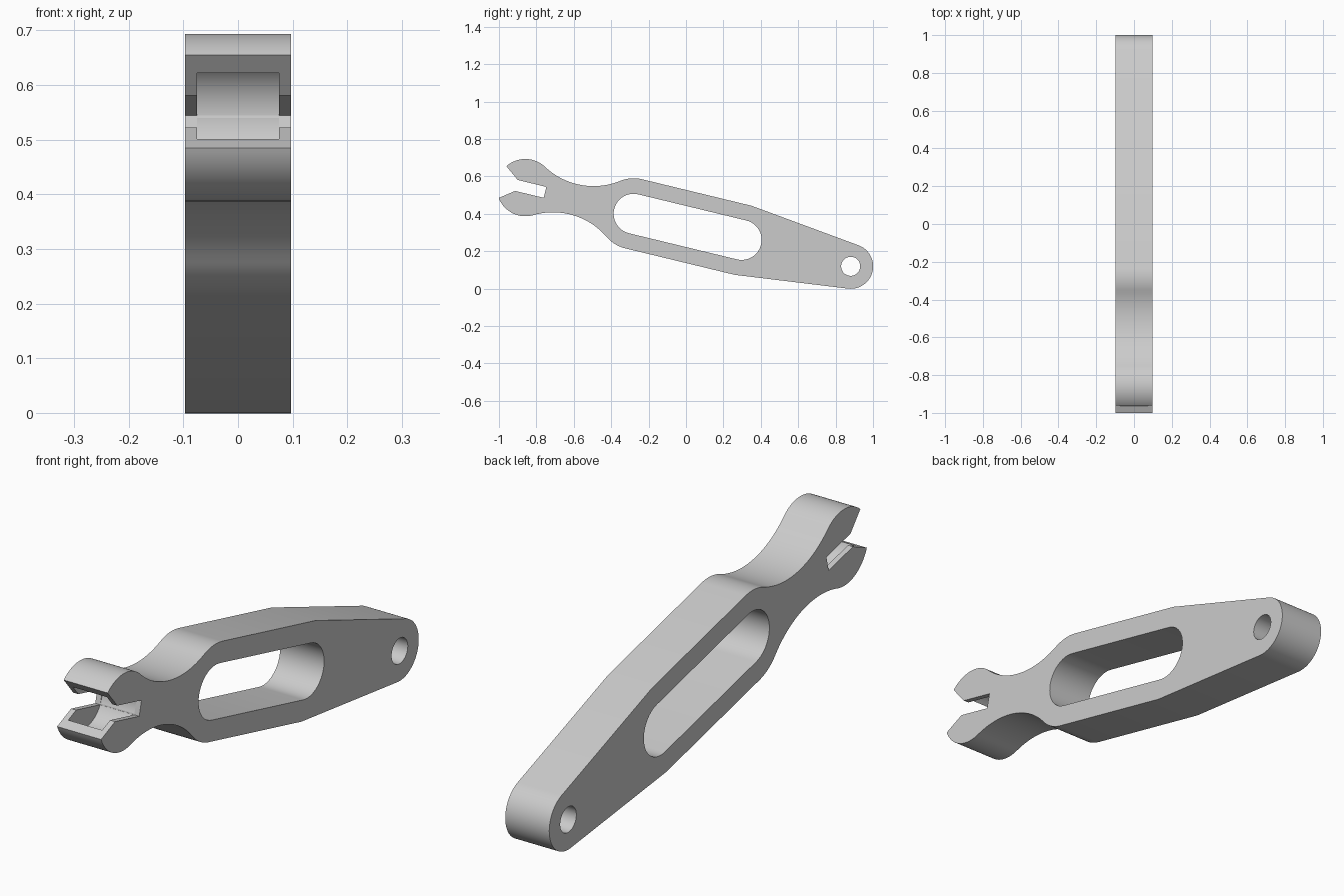
import bpy, bmesh
from math import sin, cos, atan2, acos, hypot, pi, radians
from mathutils import Vector

cube = bpy.data.objects.get("Cube")
if cube:
    bpy.data.objects.remove(cube, do_unlink=True)

# Layout along the tilted centre line (u along it, v across it)
ORIGIN, TILT = (-0.28, 0.4), radians(-13.6)
HALF_WIDTH, POCKET_HALF = 0.097, 0.075
HEAD, HEAD_R = -0.5955, 0.153
NECK, NECK_R = (-0.332, 0.462), 0.379
BODY_R, SHOULDER = 0.19, 0.603
TAIL, TAIL_R = 1.194, 0.12
SLOT_END, SLOT_R = 0.594, 0.107

grey = bpy.data.materials.new("plain grey")
grey.use_nodes = True
grey.diffuse_color = (0.6, 0.6, 0.6, 1)
grey.node_tree.nodes["Principled BSDF"].inputs["Base Color"].default_value = (0.6, 0.6, 0.6, 1)


def arc(u, v, r, start, end, steps=24):
    angles = [start + (end - start) * i / steps for i in range(steps + 1)]
    return [(u + r * cos(a), v + r * sin(a)) for a in angles]


def prism(name, outline, half):
    """Extrude a centre-line outline across x."""
    bm = bmesh.new()
    verts = []
    for u, v in outline:
        y = ORIGIN[0] + u * cos(TILT) - v * sin(TILT)
        z = ORIGIN[1] + u * sin(TILT) + v * cos(TILT)
        verts.append(bm.verts.new((-half, y, z)))
    bmesh.ops.remove_doubles(bm, verts=verts, dist=0.0005)
    face = bm.faces.new([v for v in verts if v.is_valid])
    ext = bmesh.ops.extrude_face_region(bm, geom=[face])
    moved = [g for g in ext["geom"] if isinstance(g, bmesh.types.BMVert)]
    bmesh.ops.translate(bm, verts=moved, vec=Vector((2 * half, 0, 0)))
    bmesh.ops.recalc_face_normals(bm, faces=bm.faces)
    mesh = bpy.data.meshes.new(name)
    bm.to_mesh(mesh)
    bm.free()
    mesh.materials.append(grey)
    obj = bpy.data.objects.new(name, mesh)
    bpy.context.collection.objects.link(obj)
    return obj


# Upper half of the outline: jaw, head, neck, body, tail
tip = (-0.125, 0.087)
head_end = atan2(NECK[1], NECK[0] - HEAD)
body_start = atan2(NECK[1], NECK[0])
tail_angle = (atan2(BODY_R, SHOULDER - TAIL)
              - acos(TAIL_R / hypot(SHOULDER - TAIL, BODY_R)))
upper = [(HEAD + 0.108, 0.03), (HEAD - 0.049, 0.03)]
upper += arc(HEAD, 0, HEAD_R, atan2(tip[1], tip[0]), head_end)
upper += arc(*NECK, NECK_R, head_end - pi, body_start - pi)
upper += arc(0, 0, BODY_R, body_start, pi / 2, 12)
upper += [(SHOULDER, BODY_R)]
upper += arc(TAIL, 0, TAIL_R, tail_angle, 0)
lower = [(u, -v) for u, v in reversed(upper[:-1])]
arm = prism("lever_arm", upper + lower, HALF_WIDTH)

# Cutters: long slot, pivot hole, round pocket inside the jaws
slot = arc(0, 0, SLOT_R, pi / 2, 3 * pi / 2) + arc(SLOT_END, 0, SLOT_R, -pi / 2, pi / 2)
cutters = [
    prism("slot_cutter", slot, 0.2),
    prism("pivot_hole_cutter", arc(TAIL, 0, 0.051, 0, 2 * pi, 40)[:-1], 0.2),
    prism("jaw_pocket_cutter", arc(HEAD, 0, 0.111, 0, 2 * pi, 64)[:-1], POCKET_HALF),
]
for cutter in cutters:
    cutter.hide_render = True
    mod = arm.modifiers.new(cutter.name, "BOOLEAN")
    mod.operation = "DIFFERENCE"
    mod.solver = "EXACT"
    mod.object = cutter

# Bake the cuts and drop the cutters
bpy.context.view_layer.update()
result = bpy.data.meshes.new_from_object(arm.evaluated_get(bpy.context.evaluated_depsgraph_get()))
arm.modifiers.clear()
arm.data = result
for cutter in cutters:
    bpy.data.objects.remove(cutter, do_unlink=True)

bpy.ops.object.select_all(action="DESELECT")
arm.select_set(True)
bpy.context.view_layer.objects.active = arm
bpy.ops.object.shade_smooth_by_angle(angle=radians(12))
